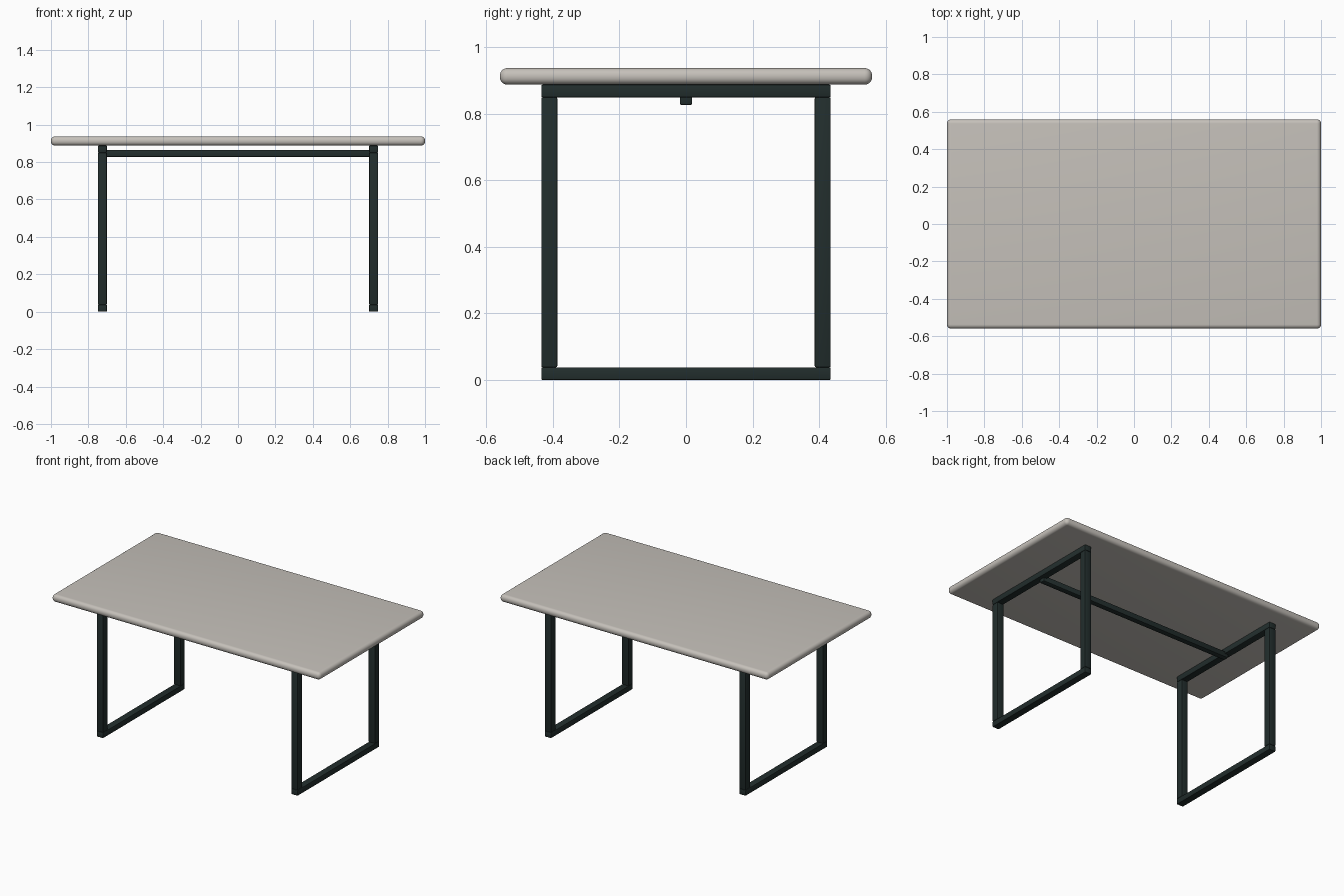
import bpy
import math

cube = bpy.data.objects.get("Cube")
if cube:
    bpy.data.objects.remove(cube, do_unlink=True)


def make_material(name, colour):
    mat = bpy.data.materials.new(name)
    mat.use_nodes = True
    mat.diffuse_color = colour
    mat.node_tree.nodes["Principled BSDF"].inputs["Base Color"].default_value = colour
    return mat


stone = make_material("warm grey", (0.56, 0.53, 0.49, 1))
metal = make_material("dark green metal", (0.016, 0.027, 0.026, 1))


def rounded_box(name, centre, size, radius, segments, mat):
    bpy.ops.mesh.primitive_cube_add(size=1, location=centre)
    obj = bpy.context.object
    obj.name = name
    obj.scale = size
    bpy.ops.object.transform_apply(location=False, rotation=False, scale=True)
    bevel = obj.modifiers.new("rounded edges", 'BEVEL')
    bevel.width = radius
    bevel.segments = segments
    bpy.ops.object.modifier_apply(modifier=bevel.name)
    bpy.ops.object.shade_smooth_by_angle(angle=math.radians(35))
    obj.data.materials.append(mat)
    return obj


TOP_Z, THICK = 0.938, 0.05      # tabletop height and thickness
RAIL_H, TUBE = 0.038, 0.048     # rail height and tube width
FRAME_X, FRAME_Y = 0.725, 0.435
under = TOP_Z - THICK

# Tabletop with fully rounded rim
rounded_box("tabletop", (0, 0, TOP_Z - THICK / 2), (2, 1.12, THICK), 0.023, 6, stone)

# Rectangular leg frames
for side, sx in (("left", 1), ("right", -1)):
    x = sx * FRAME_X
    for name, z in (("foot_rail", RAIL_H / 2), ("top_rail", under - RAIL_H / 2)):
        rounded_box(f"{side}_{name}", (x, 0, z), (TUBE, 2 * FRAME_Y, RAIL_H), 0.004, 2, metal)
    for end, sy in (("front", -1), ("back", 1)):
        rounded_box(f"{side}_{end}_leg", (x, sy * (FRAME_Y - TUBE / 2), under / 2),
                    (TUBE, TUBE, under - 2 * RAIL_H), 0.004, 2, metal)

# Long stretcher joining the two frames
rounded_box("stretcher", (0, 0, 0.846), (2 * FRAME_X, 0.037, 0.037), 0.004, 2, metal)
